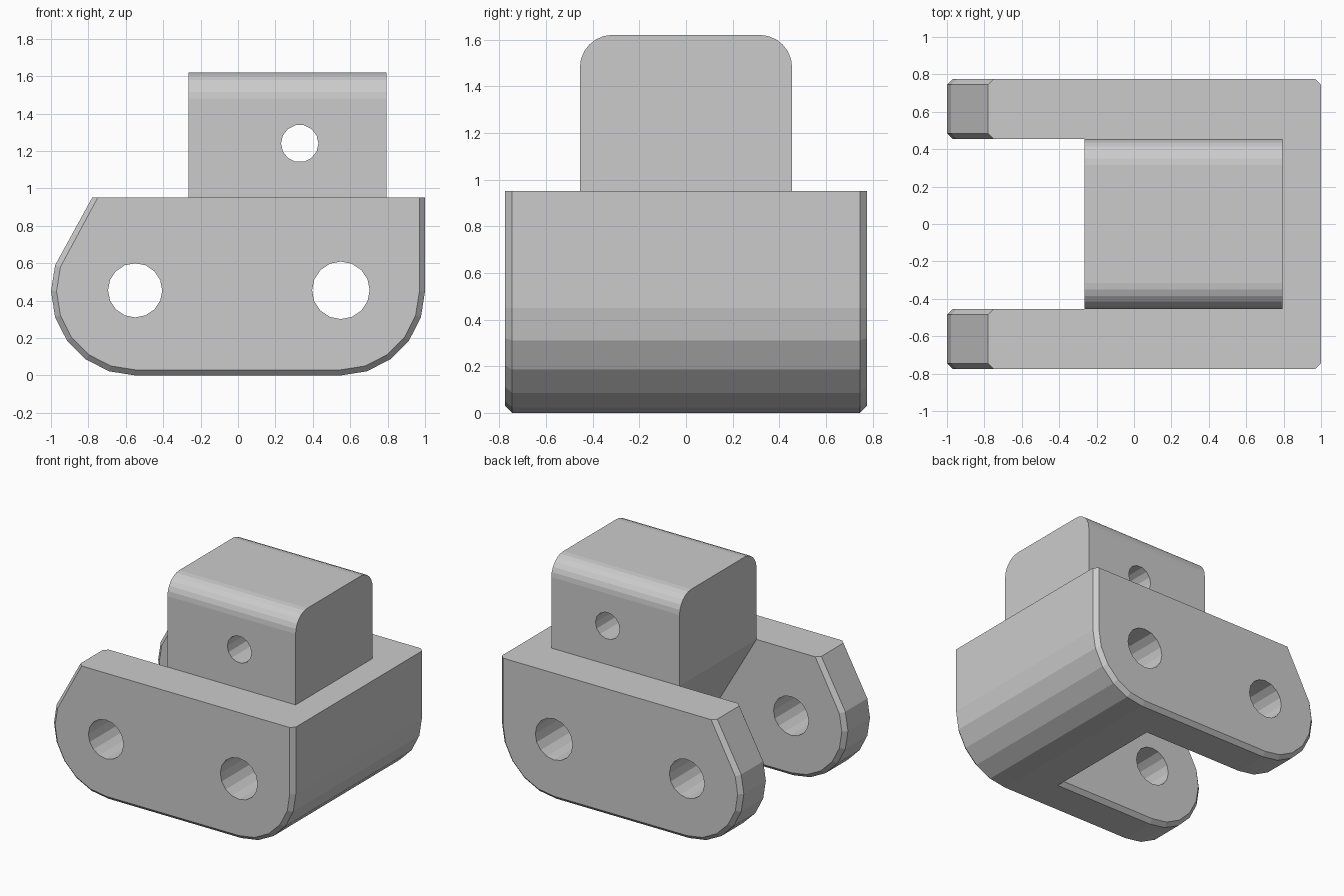
import bpy
import bmesh
from math import sin, cos, pi

if "Cube" in bpy.data.objects:
    bpy.data.objects.remove(bpy.data.objects["Cube"])

TOP, R, CX, CZ = 0.95, 0.45, 0.55, 0.45   # block top, corner radius and centre
OUT, INN, CH = 0.775, 0.455, 0.03         # arm outer and inner faces, chamfer

grey = bpy.data.materials.new("plain grey")
grey.use_nodes = True
colour = (0.6, 0.6, 0.6, 1)
grey.diffuse_color = colour
grey.node_tree.nodes["Principled BSDF"].inputs["Base Color"].default_value = colour


def loft(name, loops):
    """Closed solid through matching loops of points."""
    bm = bmesh.new()
    rings = [[bm.verts.new(p) for p in loop] for loop in loops]
    n = len(rings[0])
    for a, b in zip(rings, rings[1:]):
        for i in range(n):
            j = (i + 1) % n
            bm.faces.new((a[i], a[j], b[j], b[i]))
    bm.faces.new(rings[0])
    bm.faces.new(rings[-1])
    bmesh.ops.recalc_face_normals(bm, faces=bm.faces)
    mesh = bpy.data.meshes.new(name)
    bm.to_mesh(mesh)
    bm.free()
    mesh.materials.append(grey)
    obj = bpy.data.objects.new(name, mesh)
    bpy.context.collection.objects.link(obj)
    return obj


def arc(cx, cz, r, start, end, steps):
    angles = [(start + (end - start) * i / steps) * pi / 180 for i in range(steps + 1)]
    return [(cx + r * cos(a), cz + r * sin(a)) for a in angles]


def at_y(profile, y):
    return [(x, y, z) for x, z in profile]


def combine(target, other, operation):
    mod = target.modifiers.new("combine", "BOOLEAN")
    mod.object, mod.operation, mod.solver = other, operation, "EXACT"
    bpy.context.view_layer.objects.active = target
    bpy.ops.object.modifier_apply(modifier=mod.name)
    bpy.data.objects.remove(other)


def heel(r):
    return arc(CX, CZ, r, -90, 0, 5) + [(CX + r, TOP)]


def arm_profile(r):
    return [(-0.78 + R - r, TOP)] + arc(-CX, CZ, r, 162, 270, 6) + heel(r)


# Core block with slanted slot end
core_profile = [(-0.265, TOP), (0.29, 0)] + heel(R)
body = loft("clevis_bracket", [at_y(core_profile, y) for y in (-INN - CH, INN + CH)])

# Chamfered side arms
for side in (-1, 1):
    steps = [(INN, R - CH), (INN + CH, R), (OUT - CH, R), (OUT, R - CH)]
    arm = loft("side_arm", [at_y(arm_profile(r), side * y) for y, r in steps])
    combine(body, arm, "UNION")

# Upright post with rounded top edges
q = 0.14
post_profile = [(-INN, TOP), (INN, TOP)]
post_profile += arc(INN - q, 1.62 - q, q, 0, 90, 6)
post_profile += arc(q - INN, 1.62 - q, q, 90, 180, 6)
post = loft("post", [[(x, y, z) for y, z in post_profile] for x in (-0.265, 0.795)])
combine(body, post, "UNION")

# Pin holes straight through
for x, z, r, sides in ((-0.55, 0.455, 0.145, 16), (0.55, 0.455, 0.154, 16), (0.33, 1.24, 0.1, 14)):
    circle = arc(x, z, r, 0, 360, sides)[:-1]
    combine(body, loft("hole_cutter", [at_y(circle, y) for y in (-1, 1)]), "DIFFERENCE")
